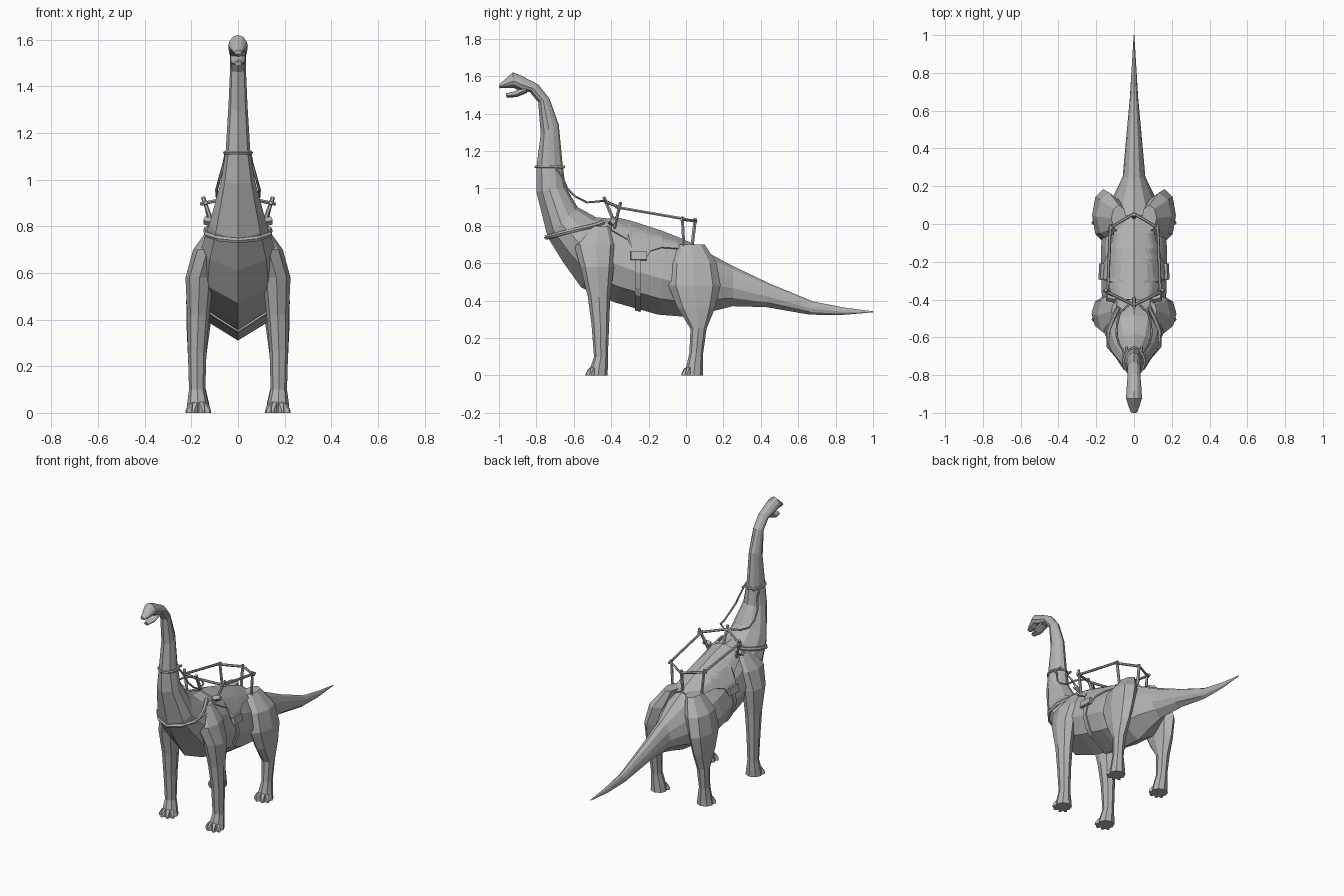
import bpy, bmesh, math
from mathutils import Vector
from mathutils.bvhtree import BVHTree

if "Cube" in bpy.data.objects:
    bpy.data.objects.remove(bpy.data.objects["Cube"])

grey = bpy.data.materials.new("plain grey")
grey.diffuse_color = (0.45, 0.45, 0.45, 1)
grey.use_nodes = True
grey.node_tree.nodes["Principled BSDF"].inputs["Base Color"].default_value = grey.diffuse_color


def finish(name, bm):
    bmesh.ops.recalc_face_normals(bm, faces=bm.faces[:])
    me = bpy.data.meshes.new(name)
    bm.to_mesh(me)
    bm.free()
    me.materials.append(grey)
    ob = bpy.data.objects.new(name, me)
    bpy.context.collection.objects.link(ob)
    return ob


def skin_rings(bm, rings, closed=False):
    vs = [[bm.verts.new(p) for p in r] for r in rings]
    n = len(vs[0])
    pairs = list(zip(vs, vs[1:])) + ([(vs[-1], vs[0])] if closed else [])
    for a, b in pairs:
        for i in range(n):
            j = (i + 1) % n
            bm.faces.new((a[i], a[j], b[j], b[i]))
    if not closed:
        bm.faces.new(vs[0])
        bm.faces.new(vs[-1])


def loft(name, rings):
    bm = bmesh.new()
    skin_rings(bm, rings)
    return finish(name, bm)


def tube(name, pts, r, closed=False, sides=6):
    pts = [Vector(p) for p in pts]
    n, rings = len(pts), []
    for i, p in enumerate(pts):
        if closed:
            t = pts[(i + 1) % n] - pts[i - 1]
        else:
            t = pts[min(i + 1, n - 1)] - pts[max(i - 1, 0)]
        t.normalize()
        ref = Vector((0, 0, 1)) if abs(t.z) < 0.8 else Vector((0, 1, 0))
        u = t.cross(ref).normalized()
        v = u.cross(t)
        rings.append([p + r * (math.cos(k * math.tau / sides) * u + math.sin(k * math.tau / sides) * v)
                      for k in range(sides)])
    bm = bmesh.new()
    skin_rings(bm, rings, closed)
    return finish(name, bm)


# body cross-section: (fraction from top to bottom, fraction of half width)
PROFILE = [(0, 0), (.08, .48), (.3, .86), (.55, 1), (.8, .78), (1, 0)]


def section(yt, zt, yb, zb, w):
    side = [(w * k, yt + (yb - yt) * f, zt + (zb - zt) * f) for f, k in PROFILE]
    return side + [(-x, y, z) for x, y, z in side[-2:0:-1]]


# head, neck, trunk and tail: top y, z, bottom y, z, half width
BODY = [
    (-1.0, 1.555, -.998, 1.535, .016), (-.965, 1.585, -.955, 1.537, .031),
    (-.925, 1.62, -.92, 1.537, .042), (-.885, 1.605, -.875, 1.515, .040),
    (-.79, 1.555, -.835, 1.515, .035), (-.73, 1.48, -.79, 1.46, .034),
    (-.68, 1.34, -.777, 1.29, .041), (-.66, 1.13, -.80, 1.11, .053),
    (-.645, 1.01, -.80, .98, .073), (-.58, .90, -.74, .74, .122),
    (-.48, .845, -.66, .61, .155), (-.37, .835, -.56, .47, .168),
    (-.25, .80, -.38, .39, .172), (-.1, .75, -.15, .325, .175),
    (.03, .695, .04, .31, .16), (.12, .655, .15, .345, .115),
    (.25, .585, .25, .37, .06), (.45, .49, .43, .365, .043),
    (.68, .395, .66, .325, .022), (.85, .362, .82, .322, .012),
    (1.0, .343, 1.0, .337, .002)]
body = loft("body", [section(*s) for s in BODY])
loft("lower_jaw", [section(*s) for s in [
    (-.965, 1.508, -.958, 1.485, .016), (-.915, 1.518, -.905, 1.488, .03),
    (-.86, 1.55, -.85, 1.51, .033)]])

# legs: z, x, y, x radius, y radius
FRONT = [(.80, .09, -.46, .03, .05), (.70, .13, -.485, .062, .115), (.58, .165, -.475, .06, .09),
         (.42, .17, -.465, .048, .06), (.27, .175, -.458, .04, .047), (.10, .175, -.455, .035, .037),
         (.04, .172, -.465, .046, .047), (0, .17, -.47, .052, .05)]
HIND = [(.70, .08, .03, .04, .07), (.60, .13, .04, .07, .125), (.48, .163, .045, .059, .14),
        (.36, .17, .055, .05, .10), (.25, .175, .067, .04, .043), (.12, .175, .055, .033, .037),
        (.04, .17, .045, .046, .045), (0, .17, .042, .052, .048)]


def legs(name, rows):
    for s, side in ((1, "left"), (-1, "right")):
        loft(f"{name}_leg_{side}", [
            [(s * (x + rx * math.cos(k * math.tau / 8)), y + ry * math.sin(k * math.tau / 8), z)
             for k in range(8)] for z, x, y, rx, ry in rows])
        # toes fan out at the front of the foot
        _, x, y, rx, ry = rows[-1]
        for i, a in enumerate((-55, -20, 20, 55)):
            a = math.radians(a)
            d = Vector((math.sin(a), -math.cos(a), 0))
            u = Vector((d.y, -d.x, 0))
            base = Vector((x, y - .005, 0))
            rings = []
            for dist, w, h in ((.02, .013, .055), (.048, .013, .035), (.063, .007, .012)):
                c = base + d * dist
                ring = [c + u * w, c + u * w * .7 + Vector((0, 0, h)),
                        c - u * w * .7 + Vector((0, 0, h)), c - u * w]
                rings.append([(s * p.x, p.y, p.z) for p in ring])
            loft(f"{name}_toe_{side}_{i}", rings)


legs("front", FRONT)
legs("hind", HIND)

# straps and blanket are laid on the skin by casting rays outward
bm = bmesh.new()
bm.from_mesh(body.data)
tree = BVHTree.FromBMesh(bm)
bm.free()


def on_skin(c, d, off):
    c, d = Vector(c), Vector(d).normalized()
    hit = tree.ray_cast(c, d)[0]
    return (hit if hit else c + d * .1) + d * off


def wrap(name, rows, thick):
    """Sheet over the body; each row is (y, first angle, last angle) from straight up."""
    bm = bmesh.new()
    n = 16
    grid = []
    for y, a0, a1 in rows:
        row = []
        for i in range(n + 1):
            a = math.radians(a0 + (a1 - a0) * i / n)
            row.append(bm.verts.new(on_skin((0, y, .58), (math.sin(a), 0, math.cos(a)), thick)))
        grid.append(row)
    for a, b in zip(grid, grid[1:]):
        for i in range(n):
            bm.faces.new((a[i], b[i], b[i + 1], a[i + 1]))
    ob = finish(name, bm)
    m = ob.modifiers.new("thickness", 'SOLIDIFY')
    m.thickness = thick
    m.offset = 0
    return ob


wrap("saddle_blanket", [(y, -a, a) for y, a in (
    (-.40, 30), (-.31, 42), (-.29, 76), (-.215, 76), (-.19, 60), (-.13, 50), (-.05, 47), (.045, 46))], .009)
wrap("girth_strap", [(-.272, 72, 288), (-.243, 72, 288)], .008)
for s in (1, -1):
    wrap("girth_buckle", [(-.295, s * 64, s * 78), (-.21, s * 64, s * 78)], .018)

# chest strap and neck collar
chest = []
for i in range(-6, 7):
    a = math.radians(i * 21)
    chest.append(on_skin((0, -.5, .77), (math.sin(a), -math.cos(a), -.13 + .4 * (1 - math.cos(a))), .006))
tube("chest_strap", chest, .013)
tube("neck_collar", [on_skin((0, -.73, 1.115), (math.sin(k * math.tau / 12), math.cos(k * math.tau / 12), 0), .004)
                     for k in range(12)], .008, closed=True)

# saddle frame: posts, side rails and bent end bars
for s in (1, -1):
    tube("front_post", [(s * .10, -.385, .78), (s * .15, -.35, .925)], .009)
    tube("rear_post", [(s * .105, -.01, .66), (s * .12, -.02, .85)], .009)
    tube("side_rail", [(s * .14, -.375, .90), (s * .125, .0, .835)], .008)
    tube("front_bar", [(s * .16, -.35, .895), (0, -.43, .93)], .008)
    tube("rear_bar", [(s * .135, -.025, .835), (0, .055, .825)], .008)
    tube("saddle_block", [(s * .10, -.40, .815), (s * .145, -.39, .825)], .018, sides=4)
    # rein hanging from the collar to the saddle front
    tube("rein", [(s * .052, -.70, 1.115), (s * .06, -.665, 1.07), (s * .08, -.635, 1.0),
                  (s * .092, -.59, .955), (s * .09, -.53, .925), (s * .075, -.47, .93),
                  (s * .03, -.43, .935)], .006)
    tube("collar_peg", [(s * .035, -.70, 1.115), (s * .04, -.65, 1.112)], .008)
tube("front_centre_post", [(0, -.375, .80), (0, -.44, .955)], .010)
tube("rear_centre_post", [(0, .03, .67), (0, .05, .84)], .010)
